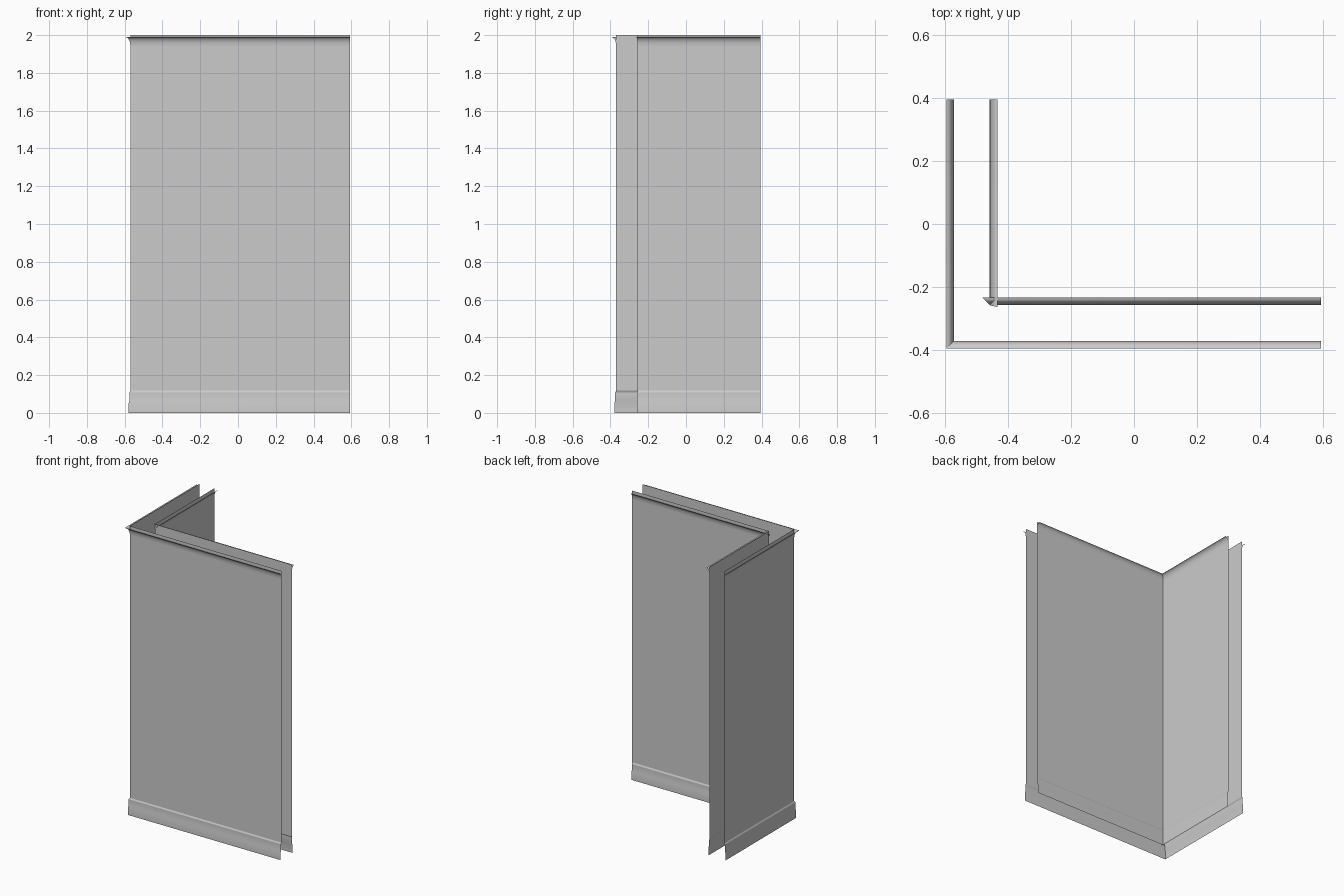
import bpy
import bmesh
import math
from mathutils import Vector

cube = bpy.data.objects.get("Cube")
if cube:
    bpy.data.objects.remove(cube, do_unlink=True)

# Plain grey plaster
plaster = bpy.data.materials.new("grey_plaster")
plaster.use_nodes = True
grey = (0.6, 0.6, 0.6, 1)
plaster.diffuse_color = grey
plaster.node_tree.nodes["Principled BSDF"].inputs["Base Color"].default_value = grey

# Profiles as (offset from wall face, height)
panel_profile = [(0.009, 0), (0.009, 0.05), (0.005, 0.066),
                 (0.005, 0.108), (0, 0.118), (0, 2)]
steps = 6
crown_profile = []
for i in range(steps + 1):
    a = math.pi / 2 * i / steps
    crown_profile.append((0.024 * (1 - math.cos(a)), 1.943 + 0.046 * math.sin(a)))


def sweep(name, profile, start, length, along, out, mitre):
    """Sweep a profile along a wall, lengthening the corner end by mitre * offset."""
    along, out, start = Vector(along), Vector(out), Vector(start)
    bm = bmesh.new()
    rows = []
    for offset, z in profile:
        base = start + out * offset + Vector((0, 0, z))
        rows.append((bm.verts.new(base - along * offset * mitre),
                     bm.verts.new(base + along * length)))
    flip = along.cross(Vector((0, 0, 1))).dot(out) < 0
    for (a, b), (d, c) in zip(rows, rows[1:]):
        bm.faces.new((d, c, b, a) if flip else (a, b, c, d))
    mesh = bpy.data.meshes.new(name)
    bm.to_mesh(mesh)
    bm.free()
    mesh.materials.append(plaster)
    obj = bpy.data.objects.new(name, mesh)
    bpy.context.collection.objects.link(obj)
    bpy.ops.object.select_all(action="DESELECT")
    obj.select_set(True)
    bpy.context.view_layer.objects.active = obj
    bpy.ops.object.shade_smooth_by_angle(angle=math.radians(25))


X, Y = (1, 0, 0), (0, 1, 0)
outer = (-0.57, -0.37, 0)
inner = (-0.457, -0.257, 0)

# Each wall skin: panel with skirting, plus an open cove moulding at the top
walls = [
    ("outer_front", outer, 1.162, X, (0, -1, 0), 1),
    ("outer_right", outer, 0.765, Y, (-1, 0, 0), 1),
    ("inner_front", inner, 1.049, X, (0, 1, 0), 1),
    ("inner_right", inner, 0.652, Y, (1, 0, 0), 0.25),
]
for name, *placement in walls:
    sweep(name + "_wall", panel_profile, *placement)
    sweep(name + "_crown", crown_profile, *placement)
